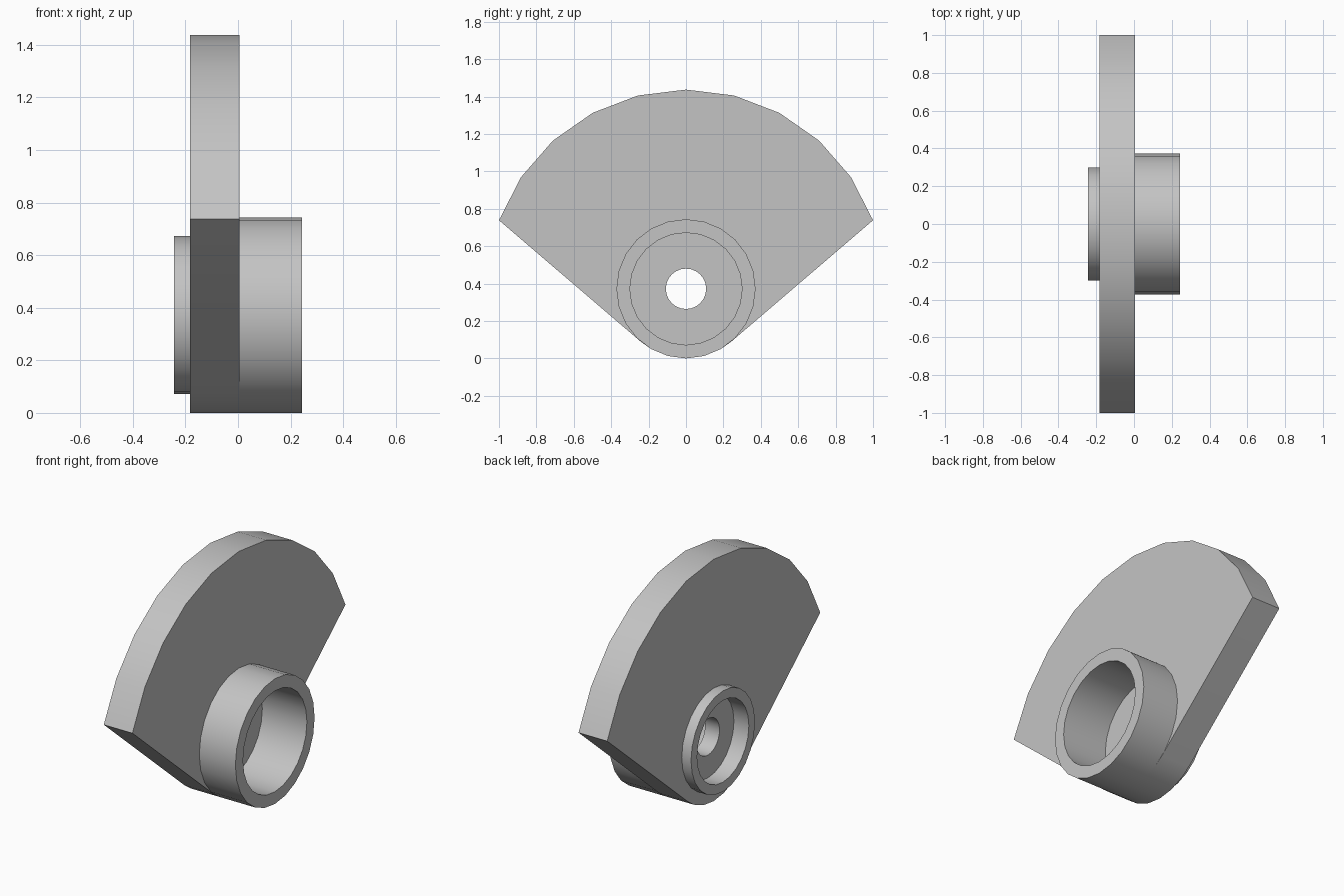
import bpy, bmesh, math
from mathutils import Vector, Matrix

if "Cube" in bpy.data.objects:
    bpy.data.objects.remove(bpy.data.objects["Cube"], do_unlink=True)

SEG = 24                      # sides of every round part
HUB_R, BORE_R, CUP_R, HOLE_R = 0.372, 0.30, 0.243, 0.108
FAN_R = 1.065
AXIS_Z = HUB_R                # height of the hub axis
X0, X1 = -0.182, 0.006        # plate faces
HUB_X = 0.243                 # half of the total width

grey = bpy.data.materials.new("light grey")
grey.use_nodes = True
grey.diffuse_color = (0.55, 0.55, 0.55, 1)
grey.node_tree.nodes["Principled BSDF"].inputs["Base Color"].default_value = (0.55, 0.55, 0.55, 1)


def polar(x, r, deg):
    a = math.radians(deg)
    return Vector((x, r * math.cos(a), AXIS_Z + r * math.sin(a)))


def finish(bm, name):
    bmesh.ops.remove_doubles(bm, verts=bm.verts[:], dist=1e-5)
    bmesh.ops.recalc_face_normals(bm, faces=bm.faces[:])
    mesh = bpy.data.meshes.new(name)
    bm.to_mesh(mesh)
    bm.free()
    mesh.materials.append(grey)
    obj = bpy.data.objects.new(name, mesh)
    bpy.context.collection.objects.link(obj)
    bpy.ops.object.select_all(action='DESELECT')
    obj.select_set(True)
    bpy.context.view_layer.objects.active = obj
    bpy.ops.object.shade_smooth_by_angle(angle=math.radians(30))


def loop(bm, pts):
    vs = [bm.verts.new(p) for p in pts]
    return [bm.edges.new((vs[i], vs[(i + 1) % len(vs)])) for i in range(len(vs))]


# Fan plate: wide arc on top, sides tangent to the hub, round opening for the hub
end = math.degrees(math.acos(1 / FAN_R))
tangent = end - math.degrees(math.acos(HUB_R / FAN_R))
fan = [(FAN_R, end + (180 - 2 * end) * i / 10) for i in range(11)]
foot = [(HUB_R, a) for a in (-180 - tangent, -120, -105, -90, -75, -60, tangent)]

bm = bmesh.new()
outlines = []
for x in (X0, X1):
    outer = loop(bm, [polar(x, r, a) for r, a in fan + foot])
    inner = loop(bm, [polar(x, BORE_R, 360 * i / SEG) for i in range(SEG)])
    bmesh.ops.triangle_fill(bm, use_beauty=True, edges=outer + inner, normal=(1, 0, 0))
    outlines.append(outer)
for a, b in zip(*outlines):
    bm.faces.new((a.verts[0], a.verts[1], b.verts[1], b.verts[0]))
bmesh.ops.dissolve_limit(bm, angle_limit=0.01, verts=bm.verts[:], edges=bm.edges[:])
finish(bm, "fan_plate")

# Hub: deep socket on the left, shallow cup on the right, web with a through hole
profile = [(X1, HUB_R), (HUB_X, HUB_R), (HUB_X, BORE_R), (-0.05, BORE_R),
           (-0.05, HOLE_R), (-0.145, HOLE_R), (-0.145, CUP_R),
           (-HUB_X, CUP_R), (-HUB_X, BORE_R), (X0, BORE_R)]
bm = bmesh.new()
vs = [bm.verts.new(polar(x, r, 0)) for x, r in profile]
es = [bm.edges.new(p) for p in zip(vs, vs[1:])]
bmesh.ops.spin(bm, geom=vs + es, cent=(0, 0, AXIS_Z), axis=(1, 0, 0),
               angle=2 * math.pi, steps=SEG, use_merge=True)
finish(bm, "hub")
